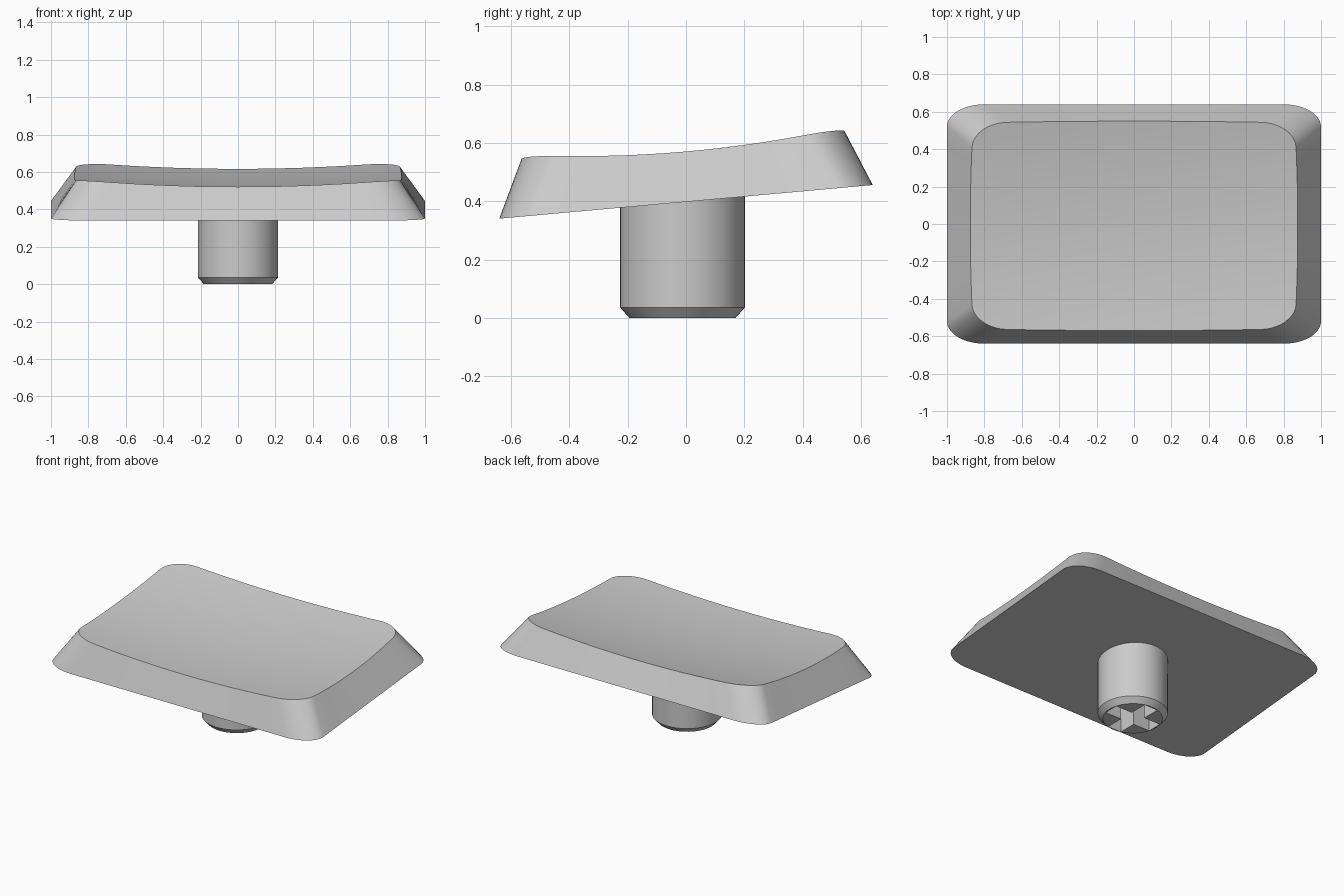
import bpy, bmesh, math

cube = bpy.data.objects.get("Cube")
if cube:
    bpy.data.objects.remove(cube, do_unlink=True)

grey = bpy.data.materials.new("plain grey")
grey.use_nodes = True
GREY = (0.6, 0.6, 0.6, 1)
grey.diffuse_color = GREY
grey.node_tree.nodes["Principled BSDF"].inputs["Base Color"].default_value = GREY


def make_object(name, bm):
    bmesh.ops.recalc_face_normals(bm, faces=bm.faces)
    mesh = bpy.data.meshes.new(name)
    bm.to_mesh(mesh)
    bm.free()
    mesh.materials.append(grey)
    obj = bpy.data.objects.new(name, mesh)
    bpy.context.collection.objects.link(obj)
    return obj


def activate(obj):
    bpy.ops.object.select_all(action='DESELECT')
    obj.select_set(True)
    bpy.context.view_layer.objects.active = obj


def smooth(obj):
    activate(obj)
    bpy.ops.object.shade_smooth_by_angle(angle=math.radians(28))


def outline(hx, hy, rx, ry, bulge=0.0, arc=10, side=12):
    """Rounded rectangle with elliptical corners and slightly bowed sides."""
    corners = []
    for q, (sx, sy) in enumerate([(1, 1), (-1, 1), (-1, -1), (1, -1)]):
        for i in range(arc + 1):
            a = math.pi / 2 * (q + i / arc)
            corners.append((sx * (hx - rx) + rx * math.cos(a),
                            sy * (hy - ry) + ry * math.sin(a)))
    pts = []
    for i, (x, y) in enumerate(corners):
        pts.append((x, y))
        if i % (arc + 1) == arc:
            nx, ny = corners[(i + 1) % len(corners)]
            pts += [(x + (nx - x) * k / side, y + (ny - y) * k / side)
                    for k in range(1, side)]
    return [(x * (1 + bulge * (1 - (y / hy) ** 2)),
             y * (1 + bulge * (1 - (x / hx) ** 2))) for x, y in pts]


def underside_z(y):
    return 0.398 + 0.09 * y


def dish_z(x, y):
    return 0.57 + 0.088 * y + 0.127 * y * y - 0.04 * (1 - (x / 0.87) ** 2)


def bridge(bm, a, b):
    n = len(a)
    for i in range(n):
        j = (i + 1) % n
        bm.faces.new((a[i], a[j], b[j], b[i]))


# Cap: flat tilted underside, sloping walls, dished top
bm = bmesh.new()
base = [bm.verts.new((x, y, underside_z(y))) for x, y in outline(1, 0.64, 0.2, 0.12)]
bm.faces.new(base)
top = outline(0.86, 0.55, 0.18, 0.13, 0.018)
MID_Y = -0.01
previous = base
RINGS = 10
for r in range(RINGS):
    s = 1 - r / RINGS
    ring = []
    for x, y in top:
        px, py = x * s, y * s + MID_Y
        ring.append(bm.verts.new((px, py, dish_z(px, py))))
    bridge(bm, previous, ring)
    previous = ring
centre = bm.verts.new((0, MID_Y, dish_z(0, MID_Y)))
for i, v in enumerate(previous):
    bm.faces.new((v, previous[(i + 1) % len(previous)], centre))
smooth(make_object("cap", bm))

# Stem: round post with a chamfered foot
STEM_Y = -0.012
bm = bmesh.new()
SIDES = 48
rings = []
for radius, z in [(0.182, 0), (0.214, 0.036), (0.214, 0.45)]:
    rings.append([bm.verts.new((radius * math.cos(math.tau * i / SIDES),
                                STEM_Y + radius * math.sin(math.tau * i / SIDES), z))
                  for i in range(SIDES)])
for a, b in zip(rings, rings[1:]):
    bridge(bm, a, b)
bm.faces.new(rings[0])
bm.faces.new(rings[-1])
stem = make_object("stem", bm)

# Cross-shaped socket cut up into the stem
L, W = 0.173, 0.05
cross = []
for q in range(4):
    c, s = [(1, 0), (0, 1), (-1, 0), (0, -1)][q]
    for x, y in [(L, -W), (L, W), (W, W)]:
        cross.append((x * c - y * s, x * s + y * c + STEM_Y))
bm = bmesh.new()
low = [bm.verts.new((x, y, -0.05)) for x, y in cross]
high = [bm.verts.new((x, y, 0.29)) for x, y in cross]
bridge(bm, low, high)
bm.faces.new(low)
bm.faces.new(high)
cutter = make_object("socket_cutter", bm)
cutter.hide_render = True

cut = stem.modifiers.new("socket", 'BOOLEAN')
cut.operation = 'DIFFERENCE'
cut.solver = 'EXACT'
cut.object = cutter
activate(stem)
bpy.ops.object.modifier_apply(modifier=cut.name)
bpy.data.objects.remove(cutter, do_unlink=True)
smooth(stem)
